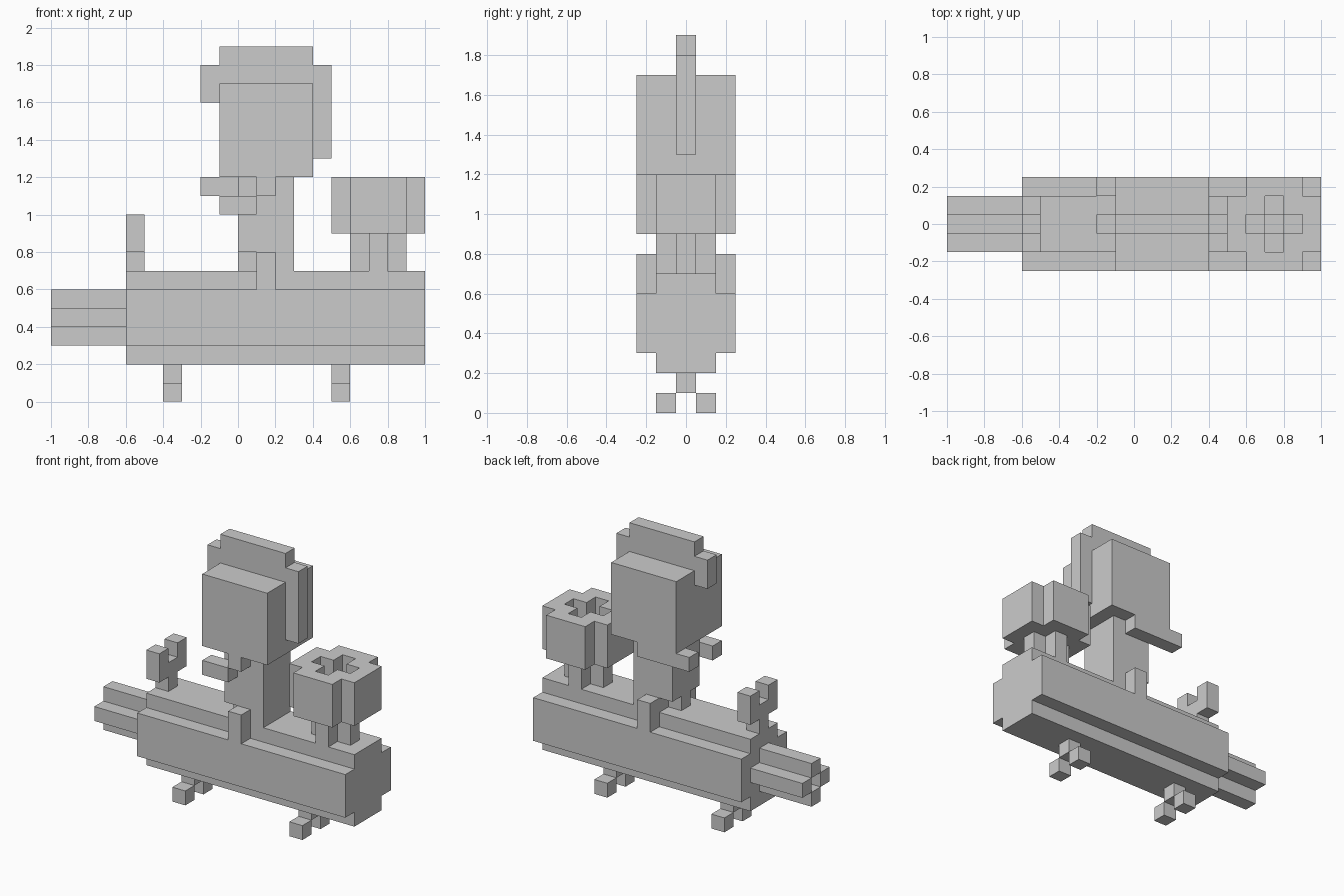
import bpy
from mathutils import Matrix

if "Cube" in bpy.data.objects:
    bpy.data.objects.remove(bpy.data.objects["Cube"])


def box(name, x, y, z):
    """Box from (min, max) ranges on each axis."""
    bpy.ops.mesh.primitive_cube_add(size=1)
    ob = bpy.context.object
    ob.name = ob.data.name = name
    size = [r[1] - r[0] for r in (x, y, z)]
    mid = [(r[0] + r[1]) / 2 for r in (x, y, z)]
    ob.data.transform(Matrix.Translation(mid) @ Matrix.Diagonal((*size, 1)))
    return ob


AXES = {
    "x": Matrix(((0, 0, 1, 0), (1, 0, 0, 0), (0, 1, 0, 0), (0, 0, 0, 1))),
    "y": Matrix(((1, 0, 0, 0), (0, 0, -1, 0), (0, 1, 0, 0), (0, 0, 0, 1))),
    "z": Matrix.Identity(4),
}


def prism(name, loops, axis, start, end):
    """Filled outline (extra loops are holes) extruded along an axis."""
    cu = bpy.data.curves.new(name, "CURVE")
    cu.dimensions, cu.fill_mode = "2D", "BOTH"
    cu.extrude = (end - start) / 2
    for pts in loops:
        sp = cu.splines.new("POLY")
        sp.points.add(len(pts) - 1)
        for p, (u, v) in zip(sp.points, pts):
            p.co = (u, v, 0, 1)
        sp.use_cyclic_u = True
    ob = bpy.data.objects.new(name, cu)
    bpy.context.collection.objects.link(ob)
    bpy.ops.object.select_all(action="DESELECT")
    ob.select_set(True)
    bpy.context.view_layer.objects.active = ob
    bpy.ops.object.convert(target="MESH")
    ob = bpy.context.object
    mid = (start + end) / 2
    if axis == "y":
        mid = -mid
    ob.data.transform(AXES[axis] @ Matrix.Translation((0, 0, mid)))
    for p in ob.data.polygons:
        p.use_smooth = False
    return ob


def cross(cu, cv, a, b, c, d):
    """Stepped cross outline: bar a x b joined with bar c x d (half sizes)."""
    q = [(a, -b), (a, b), (c, b), (c, d)]
    pts = q + [(-c, d), (-c, b), (-a, b), (-a, -b)]
    pts += [(-c, -b), (-c, -d), (c, -d), (c, -b)]
    return [(cu + u, cv + v) for u, v in pts]


MID = (-0.05, 0.05)
SIDES = {"left": 1, "right": -1}


def side(s, lo, hi):
    return tuple(sorted((s * lo, s * hi)))


# Hull with chamfer-like steps
prism("hull", [cross(0, 0.45, 0.25, 0.15, 0.15, 0.25)], "x", -0.6, 1.0)

# Rear pipe: four bars around an open core
for n, y, z in (("top", MID, (0.5, 0.6)), ("bottom", MID, (0.3, 0.4)),
                ("left", (0.05, 0.15), (0.4, 0.5)), ("right", (-0.15, -0.05), (0.4, 0.5))):
    box("pipe_" + n, (-1.0, -0.6), y, z)

# Axle stubs and wheels
for n, x in (("rear", -0.4), ("front", 0.5)):
    box(n + "_axle", (x, x + 0.1), MID, (0.1, 0.2))
    for sn, s in SIDES.items():
        box(f"{n}_wheel_{sn}", (x, x + 0.1), side(s, 0.05, 0.15), (0, 0.1))

# Forked post at the rear
prism("fork", [[(-0.05, 0.7), (0.05, 0.7), (0.05, 0.8), (0.15, 0.8), (0.15, 1.0), (0.05, 1.0),
                (0.05, 0.9), (-0.05, 0.9), (-0.05, 1.0), (-0.15, 1.0), (-0.15, 0.8), (-0.05, 0.8)]],
      "x", -0.6, -0.5)

# Chimney: open stem and flared cap with a cross-shaped opening
for n, x, y in (("back", (0.6, 0.7), MID), ("front", (0.8, 0.9), MID),
                ("left", (0.7, 0.8), (0.05, 0.15)), ("right", (0.7, 0.8), (-0.15, -0.05))):
    box("stem_" + n, x, y, (0.7, 0.9))
prism("chimney_cap", [cross(0.75, 0, 0.25, 0.15, 0.15, 0.25),
                      cross(0.75, 0, 0.15, 0.05, 0.05, 0.15)], "z", 0.9, 1.2)

# Rider torso, notched at the lower back edge
prism("torso", [[(0.1, 0.7), (0.3, 0.7), (0.3, 1.2), (0.0, 1.2), (0.0, 0.8), (0.1, 0.8)]],
      "y", -0.15, 0.15)
box("torso_base", (0.0, 0.1), MID, (0.7, 0.8))

# Legs straddling the hull
for sn, s in SIDES.items():
    box("leg_" + sn, (0.1, 0.2), side(s, 0.15, 0.25), (0.6, 0.8))

# Arms: one straight, one lowered
box("arm_left", (-0.2, 0.2), (0.15, 0.25), (1.1, 1.2))
box("shoulder_right", (0.1, 0.2), (-0.25, -0.15), (1.1, 1.2))
box("arm_right", (-0.1, 0.1), (-0.25, -0.15), (1.0, 1.1))

# Head and the crest running over it
box("head", (-0.1, 0.4), (-0.25, 0.25), (1.2, 1.7))
prism("crest", [[(-0.2, 1.6), (-0.1, 1.6), (-0.1, 1.7), (0.4, 1.7), (0.4, 1.3), (0.5, 1.3),
                 (0.5, 1.8), (0.4, 1.8), (0.4, 1.9), (-0.1, 1.9), (-0.1, 1.8), (-0.2, 1.8)]],
      "y", -0.05, 0.05)
